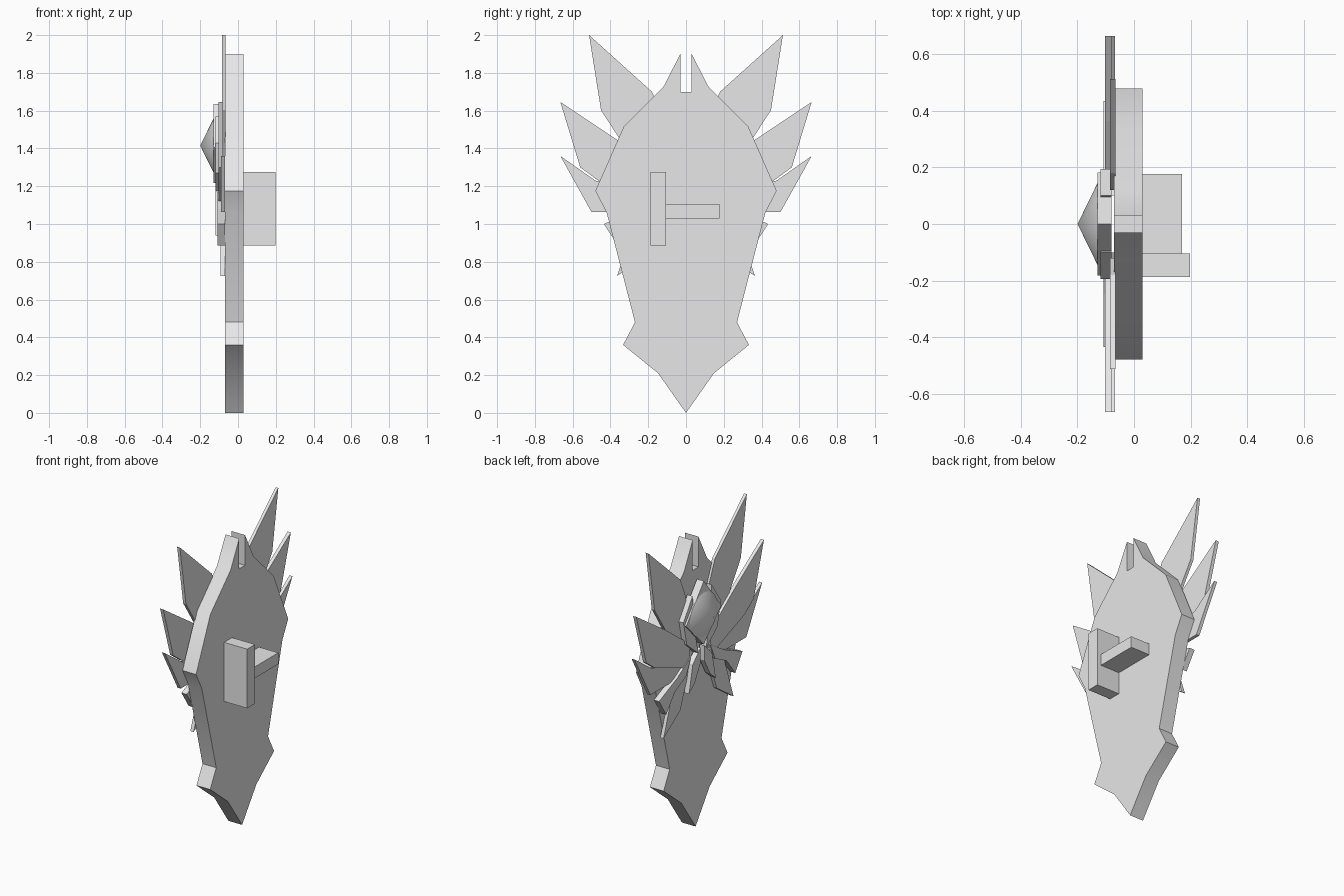
import bpy, bmesh, math
from mathutils import Matrix

old = bpy.data.objects.get("Cube")
if old:
    bpy.data.objects.remove(old, do_unlink=True)

grey = bpy.data.materials.new("plain grey")
grey.use_nodes = True
tone = (0.8, 0.8, 0.8, 1)
grey.diffuse_color = tone
grey.node_tree.nodes["Principled BSDF"].inputs["Base Color"].default_value = tone


def finish(name, bm, smooth=False):
    bmesh.ops.recalc_face_normals(bm, faces=bm.faces)
    mesh = bpy.data.meshes.new(name)
    bm.to_mesh(mesh)
    bm.free()
    mesh.materials.append(grey)
    obj = bpy.data.objects.new(name, mesh)
    bpy.context.collection.objects.link(obj)
    if smooth:
        bpy.ops.object.select_all(action='DESELECT')
        obj.select_set(True)
        bpy.context.view_layer.objects.active = obj
        bpy.ops.object.shade_smooth_by_angle(angle=math.radians(35))
    return obj


def add_slab(bm, outline, x0, x1):
    """Extrude a (y, z) outline from x0 to x1."""
    face = bm.faces.new([bm.verts.new((x0, y, z)) for y, z in outline])
    new = bmesh.ops.extrude_face_region(bm, geom=[face])["geom"]
    verts = [v for v in new if isinstance(v, bmesh.types.BMVert)]
    bmesh.ops.translate(bm, verts=verts, vec=(x1 - x0, 0, 0))


def slab(name, outline, x0, x1, smooth=False):
    bm = bmesh.new()
    add_slab(bm, outline, x0, x1)
    return finish(name, bm, smooth)


def mirrored(outline):
    return [(-y, z) for y, z in reversed(outline)]


def pair(name, outline, x0, x1):
    for side, pts in (("back", outline), ("front", mirrored(outline))):
        slab(f"{side}_{name}", pts, x0, x1)


# Shield board with a notch in the top
half = [(0.148, 0.21), (0.333, 0.36), (0.27, 0.48), (0.42, 1.06), (0.48, 1.175),
        (0.33, 1.515), (0.12, 1.725), (0.03, 1.9), (0.03, 1.7)]
slab("shield_board", [(0, 0)] + half + mirrored(half), -0.07, 0.03, True)

# Large feathers fanning out of both sides
pair("upper_feather", [(0.513, 2.0), (0.18, 1.70), (0.12, 1.56), (0.17, 1.17),
                       (0.45, 1.603)], -0.085, -0.065)
pair("middle_feather", [(0.665, 1.645), (0.365, 1.445), (0.1, 1.25), (0.12, 1.1),
                        (0.465, 1.23), (0.56, 1.3)], -0.103, -0.08)
pair("lower_feather", [(0.665, 1.36), (0.48, 1.23), (0.15, 1.15), (0.2, 1.063),
                       (0.5, 1.063)], -0.09, -0.068)

# Small feathers below the gem
pair("short_feather", [(0.435, 1.0), (0.25, 1.08), (0.1, 1.17), (0.15, 1.06),
                       (0.27, 1.0), (0.36, 0.885)], -0.108, -0.07)
pair("hanging_feather", [(0.365, 0.725), (0.27, 1.0), (0.12, 1.14), (0.1, 1.08),
                         (0.19, 0.845)], -0.092, -0.068)
pair("tail_feather", [(0.02, 1.2), (0.1, 1.12), (0.14, 0.94), (0.08, 0.99),
                      (0.02, 1.1)], -0.12, -0.085)

# Gem setting: side prongs, diamond plate and conical stone
pair("gem_prong", [(0.1, 1.57), (0.195, 1.43), (0.16, 1.27), (0.04, 1.17),
                   (0.08, 1.35)], -0.118, -0.08)
slab("gem_plate", [(0, 1.217), (0.183, 1.405), (0, 1.635), (-0.183, 1.405)],
     -0.13, -0.08)
bm = bmesh.new()
bmesh.ops.create_cone(bm, cap_ends=True, segments=32, radius1=0.143, radius2=0, depth=0.07,
                      matrix=Matrix.Translation((-0.165, 0, 1.415))
                      @ Matrix.Rotation(-math.pi / 2, 4, 'Y'))
finish("gem_stone", bm, True)


# Grip and arm rest on the rear face
def bar(name, y0, y1, z0, z1, depth):
    slab(name, [(y0, z0), (y1, z0), (y1, z1), (y0, z1)], 0.03, depth)


bar("arm_rest", -0.187, -0.105, 0.885, 1.275, 0.198)
bar("grip", -0.105, 0.177, 1.03, 1.105, 0.17)
